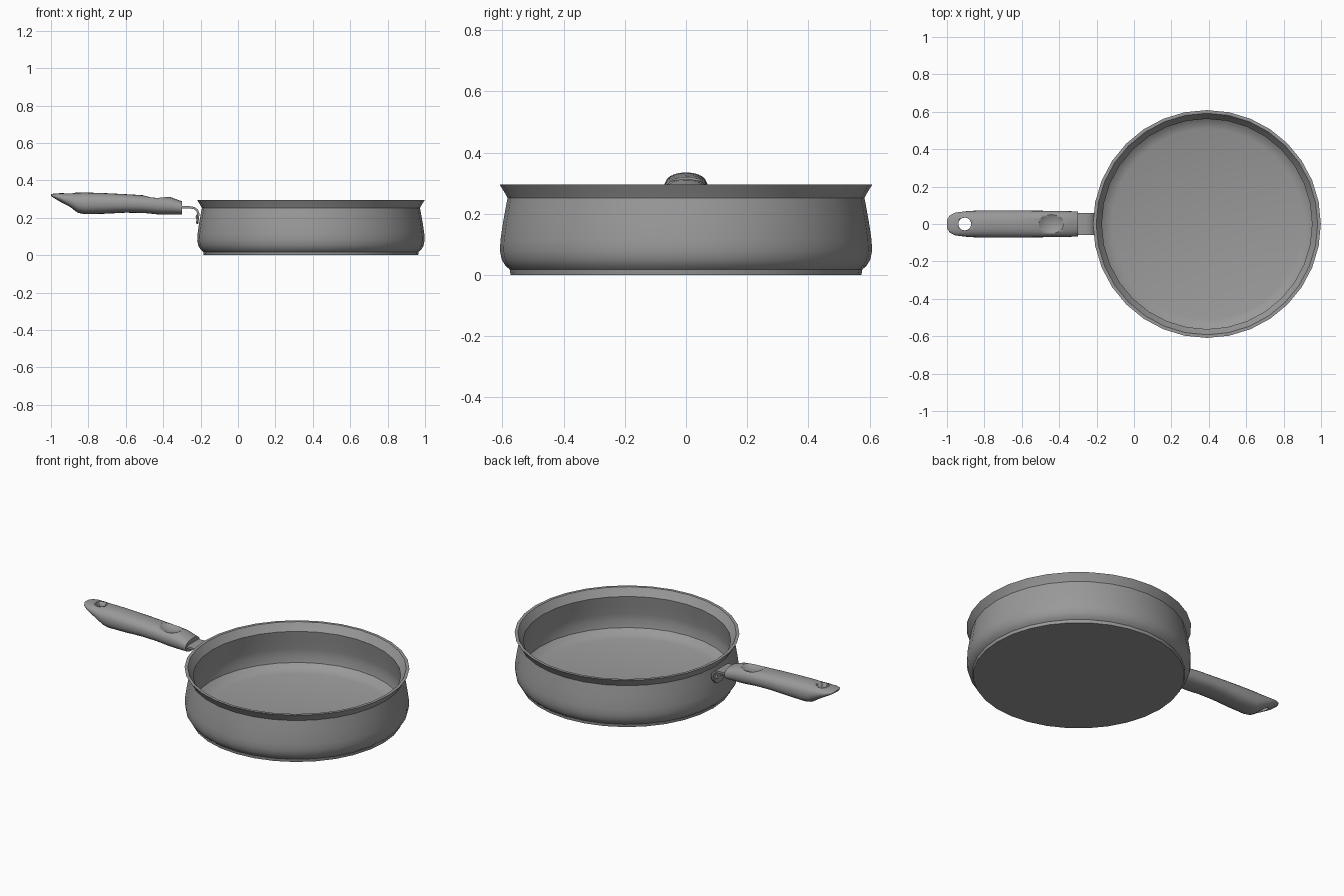
import bpy, bmesh, math
from mathutils import Vector

if "Cube" in bpy.data.objects:
    bpy.data.objects.remove(bpy.data.objects["Cube"], do_unlink=True)

metal = bpy.data.materials.new("grey metal")
metal.use_nodes = True
GREY = (0.32, 0.32, 0.32, 1)
metal.diffuse_color = GREY
metal.node_tree.nodes["Principled BSDF"].inputs["Base Color"].default_value = GREY


def finish(name, bm, angle=35):
    bmesh.ops.recalc_face_normals(bm, faces=bm.faces)
    mesh = bpy.data.meshes.new(name)
    bm.to_mesh(mesh)
    bm.free()
    mesh.materials.append(metal)
    obj = bpy.data.objects.new(name, mesh)
    bpy.context.collection.objects.link(obj)
    bpy.ops.object.select_all(action='DESELECT')
    bpy.context.view_layer.objects.active = obj
    obj.select_set(True)
    bpy.ops.object.shade_smooth_by_angle(angle=math.radians(angle))
    return obj


def loft(bm, rings, caps=True):
    rows = [[bm.verts.new(p) for p in ring] for ring in rings]
    for a, b in zip(rows, rows[1:]):
        for i in range(len(a)):
            j = (i + 1) % len(a)
            bm.faces.new((a[i], a[j], b[j], b[i]))
    if caps:
        bm.faces.new(rows[0])
        bm.faces.new(rows[-1])


def circle(r, z, cx, n=32):
    return [(cx + r * math.cos(2 * math.pi * i / n), r * math.sin(2 * math.pi * i / n), z)
            for i in range(n)]


# Pan body: one profile running up the outside, over the lip and down inside
PAN_X = 0.39
profile = [(.573, 0), (.576, .018), (.59, .03), (.602, .05), (.608, .08), (.606, .115),
           (.598, .17), (.589, .22), (.583, .252), (.59, .265), (.609, .296),
           (.592, .296), (.575, .27), (.562, .252), (.57, .2), (.58, .14), (.583, .1),
           (.575, .06), (.55, .038), (.51, .025)]
bm = bmesh.new()
loft(bm, [circle(r, z, PAN_X) for r, z in profile])
finish("pan_body", bm)

# Handle grip: stations of x, half width, bottom, top
stations = [(-1, .022, .317, .326), (-.985, .046, .306, .329), (-.955, .061, .288, .331),
            (-.9, .068, .255, .333), (-.855, .071, .226, .334), (-.82, .073, .219, .335),
            (-.72, .073, .221, .332), (-.6, .072, .227, .326), (-.5, .071, .225, .32),
            (-.42, .07, .217, .317), (-.36, .069, .216, .31), (-.3, .067, .218, .288)]


def section(x, w, low, high, n=24):
    pts = []
    for i in range(n):
        a = 2 * math.pi * i / n
        c, s = math.cos(a), math.sin(a)
        y = math.copysign(abs(c) ** .85, c) * w
        z = math.copysign(abs(s) ** .85, s) * (high - low) / 2
        pts.append((x, y, (high + low) / 2 + z))
    return pts


bm = bmesh.new()
loft(bm, [section(*s) for s in stations])
grip = finish("handle_grip", bm)


def cut(target, name, bm):
    cutter = finish(name, bm)
    mod = target.modifiers.new(name, 'BOOLEAN')
    mod.operation = 'DIFFERENCE'
    mod.solver = 'EXACT'
    mod.object = cutter
    bpy.context.view_layer.objects.active = target
    bpy.ops.object.modifier_apply(modifier=name)
    bpy.data.objects.remove(cutter, do_unlink=True)


# Hanging hole through the grip tip
bm = bmesh.new()
loft(bm, [circle(.034, z, -.905, 24) for z in (.1, .5)])
cut(grip, "hanging_hole", bm)

# Thumb dimple
bm = bmesh.new()
bmesh.ops.create_uvsphere(bm, u_segments=32, v_segments=24, radius=.115)
bmesh.ops.translate(bm, verts=bm.verts, vec=(-.437, 0, .41))
cut(grip, "thumb_dimple", bm)

# Bracket: a bent strip that ends in a rounded plate on the pan wall
path = [(-.33, .256, .058), (-.26, .256, .058), (-.235, .252, .058), (-.219, .24, .058),
        (-.212, .222, .058), (-.214, .2, .054), (-.217, .18, .042), (-.219, .168, .022)]
bm = bmesh.new()
rings = []
for i, (x, z, w) in enumerate(path):
    a, b = path[max(i - 1, 0)], path[min(i + 1, len(path) - 1)]
    t = Vector((b[0] - a[0], 0, b[1] - a[1])).normalized()
    n = Vector((-t.z, 0, t.x)) * .006
    p = Vector((x, 0, z))
    side = Vector((0, w, 0))
    rings.append([p + n + side, p + n - side, p - n - side, p - n + side])
loft(bm, rings)
finish("handle_bracket", bm)

# Rivets on the bracket plate
for y, label in ((-.026, "right"), (.026, "left")):
    bm = bmesh.new()
    bmesh.ops.create_uvsphere(bm, u_segments=12, v_segments=8, radius=.012)
    bmesh.ops.scale(bm, vec=(.6, 1, 1), verts=bm.verts)
    bmesh.ops.translate(bm, verts=bm.verts, vec=(-.219, y, .205))
    finish("rivet_" + label, bm)
